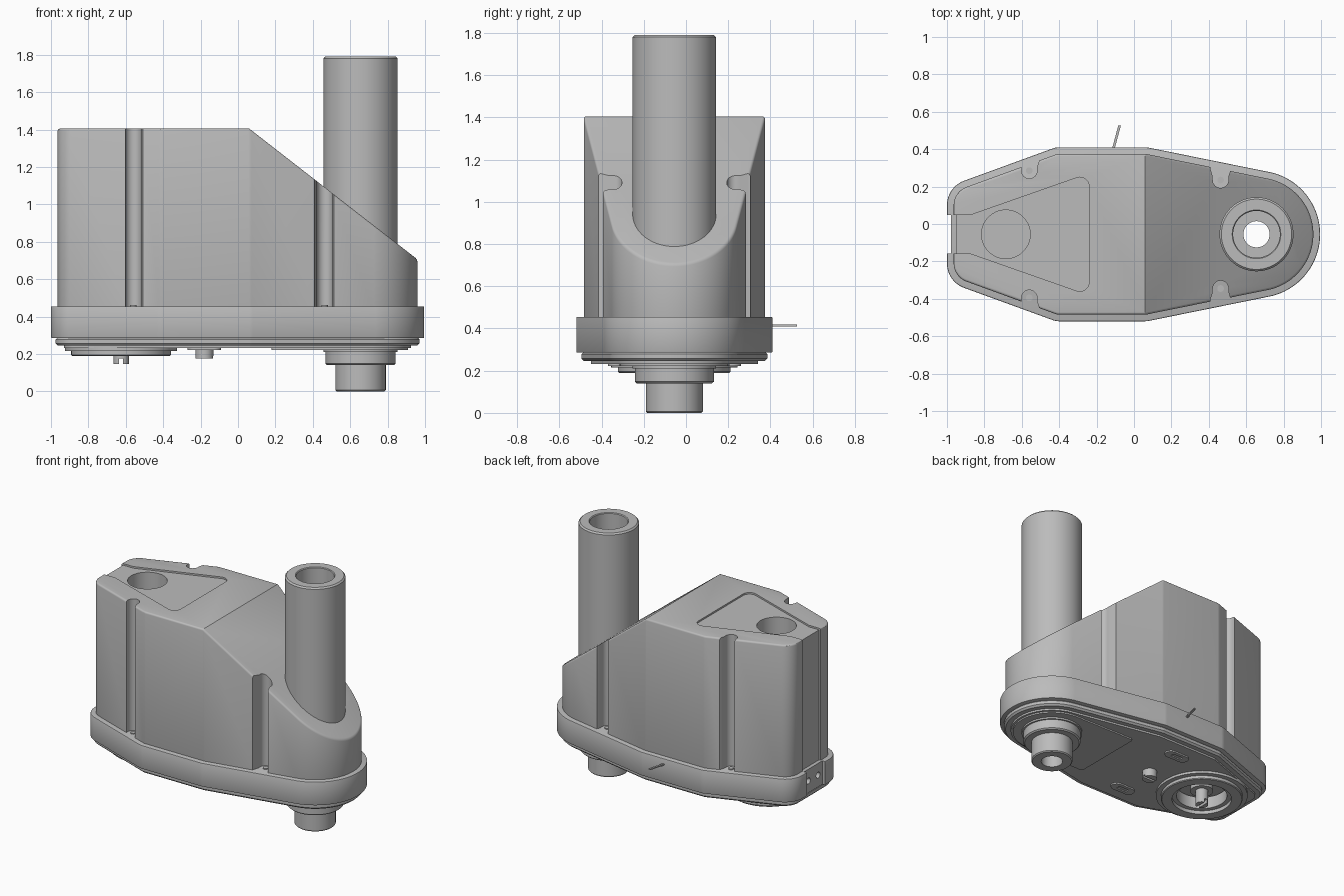
import bpy, bmesh, math
from mathutils import Vector

CY = -0.055          # the housing's centre line in y
SX, RX = 0.655, -0.625   # spindle and lower ring centres in x

if "Cube" in bpy.data.objects:
    bpy.data.objects.remove(bpy.data.objects["Cube"])

grey = bpy.data.materials.new("machine grey")
grey.use_nodes = True
grey.diffuse_color = (0.5, 0.5, 0.5, 1)
grey.node_tree.nodes["Principled BSDF"].inputs["Base Color"].default_value = (0.5, 0.5, 0.5, 1)


def make(name, bm):
    bmesh.ops.recalc_face_normals(bm, faces=bm.faces)
    me = bpy.data.meshes.new(name)
    bm.to_mesh(me)
    bm.free()
    me.materials.append(grey)
    ob = bpy.data.objects.new(name, me)
    bpy.context.collection.objects.link(ob)
    return ob


def prism(name, pts, z0, z1):
    bm = bmesh.new()
    f = bm.faces.new([bm.verts.new((x, y + CY, z0)) for x, y in pts])
    ext = bmesh.ops.extrude_face_region(bm, geom=[f])
    bmesh.ops.translate(bm, vec=(0, 0, z1 - z0),
                        verts=[v for v in ext["geom"] if isinstance(v, bmesh.types.BMVert)])
    return make(name, bm)


def hull(circles, steps=144):
    """Rounded outline wrapped round a set of circles (x, y, radius)."""
    pts = []
    for i in range(steps):
        a = 2 * math.pi * (i + 0.5) / steps
        d = Vector((math.cos(a), math.sin(a)))
        x, y, r = max(circles, key=lambda c: c[0] * d.x + c[1] * d.y + c[2])
        p = Vector((x, y)) + d * r
        if not pts or (p - pts[-1]).length > 1e-4:
            pts.append(p)
    return pts


def outline(inset):
    c = [(SX, 0, 0.34 - inset)]
    for s in (-1, 1):
        c += [(0.06, s * 0.365, 0.1 - inset), (-0.4, s * 0.365, 0.1 - inset),
              (-0.86, s * 0.155, 0.14 - inset)]
    return hull(c)


def box(name, x0, x1, y0, y1, z0, z1):
    return prism(name, [(x0, y0), (x1, y0), (x1, y1), (x0, y1)], z0, z1)


def disc(name, x, y, r, z0, z1, steps=48):
    return prism(name, hull([(x, y, r)], steps), z0, z1)


def lathe(name, x, profile, steps=64):
    """Closed profile of (radius, z) turned about a vertical axis."""
    bm = bmesh.new()
    rings = []
    for i in range(steps):
        a = 2 * math.pi * i / steps
        rings.append([bm.verts.new((x + r * math.cos(a), CY + r * math.sin(a), z))
                      for r, z in profile])
    n = len(profile)
    for i in range(steps):
        a, b = rings[i], rings[(i + 1) % steps]
        for j in range(n):
            k = (j + 1) % n
            bm.faces.new((a[j], b[j], b[k], a[k]))
    return make(name, bm)


def apply(ob):
    bpy.context.view_layer.objects.active = ob
    for m in list(ob.modifiers):
        bpy.ops.object.modifier_apply(modifier=m.name)


def bevel(ob, width, segments=3):
    m = ob.modifiers.new("edge", "BEVEL")
    m.width, m.segments, m.limit_method, m.angle_limit = width, segments, "ANGLE", math.radians(45)
    apply(ob)


def cut(ob, *cutters):
    for c in cutters:
        m = ob.modifiers.new("cut", "BOOLEAN")
        m.operation, m.solver, m.object = "DIFFERENCE", "EXACT", c
        apply(ob)
        bpy.data.objects.remove(c)


# Main housing with sloping front deck
housing = prism("housing", outline(0.036), 0.4, 1.405)
bm = bmesh.new()
bm.from_mesh(housing.data)
res = bmesh.ops.bisect_plane(bm, geom=bm.verts[:] + bm.edges[:] + bm.faces[:],
                             plane_co=(0.06, 0, 1.405), plane_no=(0.7, 0, 0.9), clear_outer=True)
bmesh.ops.contextual_create(bm, geom=[g for g in res["geom_cut"] if isinstance(g, bmesh.types.BMEdge)])
bmesh.ops.recalc_face_normals(bm, faces=bm.faces)
bm.to_mesh(housing.data)
bm.free()
bevel(housing, 0.012)


def groove(x, y, s):
    """Vertical screw channel, rounded inside and flared outside."""
    r = 0.042
    pts = [(x - r * math.cos(t), s * (y - r * math.sin(t)))
           for t in [math.pi * i / 16 for i in range(17)]]
    pts += [(x + r, s * (y + 0.02)), (x + 0.055, s * (y + 0.06)), (x + 0.055, s * (y + 0.2)),
            (x - 0.055, s * (y + 0.2)), (x - 0.055, s * (y + 0.06)), (x - r, s * (y + 0.02))]
    return prism("groove_cutter", pts, 0.45, 1.6)


screws = [(x, y, s) for x, y in ((-0.56, 0.34), (0.463, 0.29)) for s in (-1, 1)]
cut(housing, *[groove(*g) for g in screws])

# Lid recess, rear channel and filler hole in the housing
lid = hull([(-0.29, 0.255, 0.05), (-0.29, -0.255, 0.05), (-0.87, 0.1, 0.004), (-0.87, -0.1, 0.004)], 96)
cut(housing, prism("lid_cutter", lid, 1.393, 1.5),
    box("neck_cutter", -1.1, -0.86, -0.104, 0.104, 1.393, 1.6),
    box("channel_cutter", -1.1, -0.952, -0.104, 0.104, 0.3, 1.6),
    disc("hole_cutter", -0.685, 0, 0.13, 1.1, 1.6),
    disc("bore_cutter", SX, 0, 0.16, 0.1, 1.6))

# Base rim, notched at the rear
rim = prism("base_rim", outline(0), 0.285, 0.455)
bevel(rim, 0.006, 2)
cut(rim, box("rim_notch_cutter", -1.1, -0.978, -0.104, 0.104, 0.2, 0.6),
    disc("rim_bore_cutter", SX, 0, 0.16, 0.1, 0.6),
    disc("rim_cavity_cutter", RX, 0, 0.195, 0.1, 0.32))
for y in (-0.055, 0.055):
    hole = disc("port_cutter", 0, 0, 0.022, -0.1, 0.1, 24)
    hole.rotation_euler = (0, math.pi / 2, 0)
    hole.location = (-1.03, y, 0.37)
    bpy.context.view_layer.update()
    cut(rim, hole)

# Stepped underside plates
under = prism("underside_plate", outline(0.025), 0.245, 0.29)
bevel(under, 0.012, 1)
sole = prism("sole_plate", outline(0.07), 0.232, 0.25)
for plate in (under, sole):
    cut(plate, disc("plate_bore_cutter", SX, 0, 0.16, 0.1, 0.6),
        disc("plate_cavity_cutter", RX, 0, 0.195, 0.1, 0.6))
pad = prism("spindle_pad", hull([(SX, 0, 0.255), (0.2, 0.24, 0.02), (0.2, -0.24, 0.02)]), 0.222, 0.24)
cut(pad, disc("pad_bore_cutter", SX, 0, 0.16, 0.1, 0.6))

# Hollow spindle tube with collar and nozzle
lathe("spindle", SX, [
    (0.07, 0), (0.128, 0), (0.135, 0.007), (0.135, 0.14), (0.178, 0.14), (0.187, 0.148),
    (0.187, 0.21), (0.198, 0.21), (0.198, 1.78), (0.188, 1.79), (0.13, 1.79),
    (0.125, 1.785), (0.125, 1.2), (0.07, 1.2)])

# Lower drive ring, inner hub and peg
lathe("drive_ring", RX, [(0.195, 0.19), (0.262, 0.19), (0.267, 0.195), (0.267, 0.215),
                         (0.3, 0.215), (0.3, 0.24), (0.195, 0.24)])
lathe("ring_lip", RX, [(0.165, 0.215), (0.2, 0.215), (0.2, 0.3), (0.165, 0.3)])
disc("drive_hub", RX, 0, 0.075, 0.25, 0.33)
peg = disc("drive_peg", RX, 0, 0.042, 0.147, 0.33, 32)
cut(peg, box("slot_cutter", RX - 0.01, RX + 0.01, -0.1, 0.1, 0.1, 0.175))

# Underside latch pads and centre screw
for s, side in ((1, "left"), (-1, "right")):
    slot = prism("latch_pad_" + side, hull([(-0.23, s * 0.275, 0.04), (-0.13, s * 0.275, 0.04)], 48), 0.222, 0.24)
    cut(slot, box("latch_cutter", -0.22, -0.14, s * 0.275 - 0.015, s * 0.275 + 0.015, 0.1, 0.23))
knob = disc("centre_screw", -0.18, 0, 0.048, 0.177, 0.24, 32)
cut(knob, box("screw_slot_cutter", -0.3, 0, -0.008, 0.008, 0.1, 0.19))

# Screw heads at the foot of each groove
for i, (x, y, s) in enumerate(screws):
    lathe_head = disc(f"rim_screw_{i + 1}", x, s * y, 0.018, 0.44, 0.462, 24)

# Thin pin sticking out at the back
pin = prism("back_pin", [(-0.122, 0.44), (-0.108, 0.44), (-0.07, 0.582), (-0.084, 0.582)], 0.41, 0.419)

# Smooth round surfaces, keep edges crisp
bpy.ops.object.select_all(action="DESELECT")
for ob in bpy.context.collection.objects:
    if ob.type == "MESH" and grey.name in ob.data.materials:
        ob.select_set(True)
        bpy.context.view_layer.objects.active = ob
bpy.ops.object.shade_smooth_by_angle(angle=math.radians(30))
